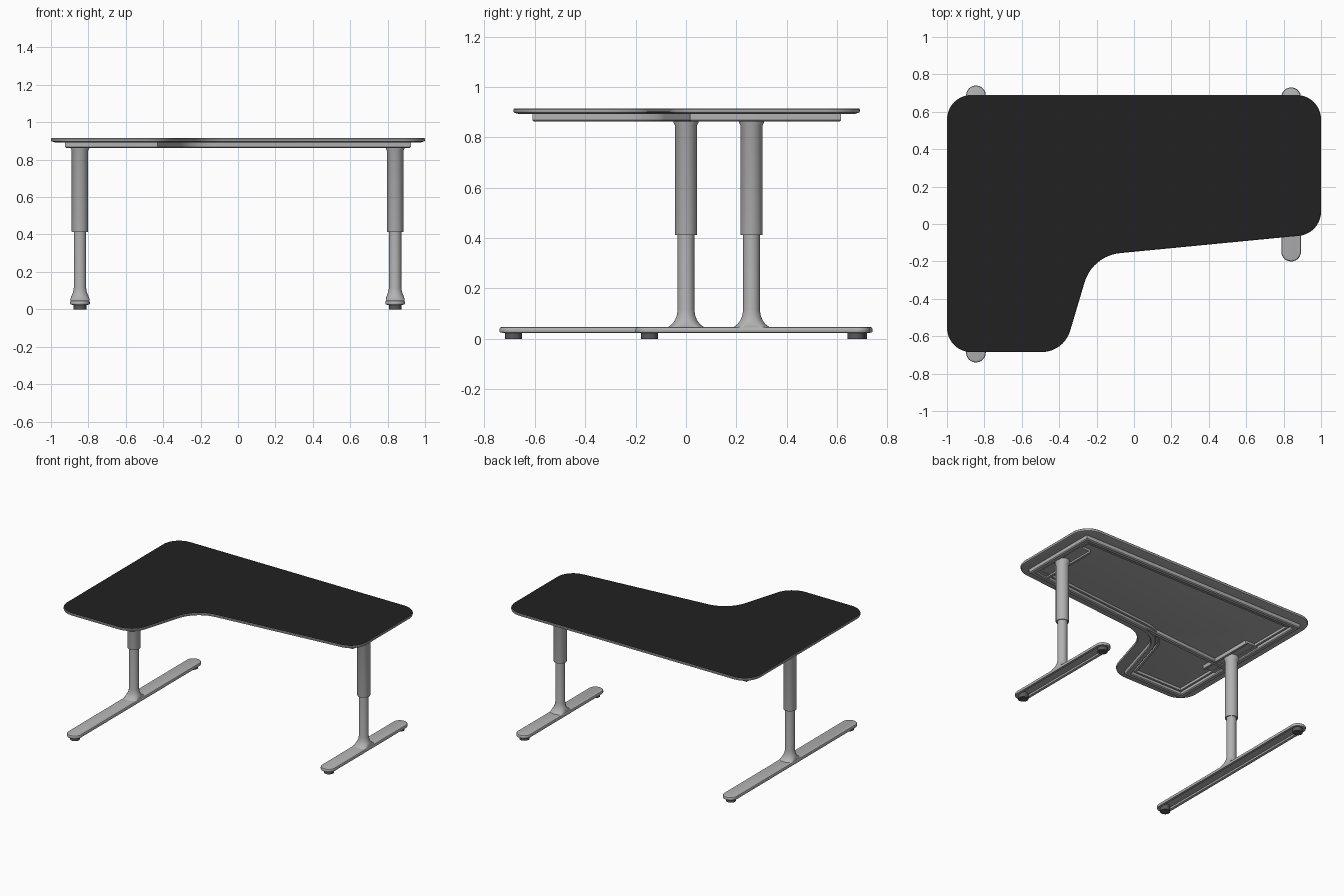
import bpy
import bmesh
import math
from mathutils import Vector

cube = bpy.data.objects.get("Cube")
if cube:
    bpy.data.objects.remove(cube, do_unlink=True)


def material(name, value):
    mat = bpy.data.materials.new(name)
    mat.use_nodes = True
    colour = (value, value, value, 1)
    mat.diffuse_color = colour
    bsdf = next(n for n in mat.node_tree.nodes if n.type == 'BSDF_PRINCIPLED')
    bsdf.inputs["Base Color"].default_value = colour
    return mat


BLACK = material("black laminate", 0.015)
GREY = material("light grey metal", 0.45)
RUBBER = material("dark grey rubber", 0.1)


def rounded(corners, inset=0.0, steps=10):
    """Counter-clockwise outline from (x, y, radius) corners, moved inwards."""
    pts = [Vector(c[:2]) for c in corners]
    result = []
    for i, p in enumerate(pts):
        before = (p - pts[i - 1]).normalized()
        after = (pts[(i + 1) % len(pts)] - p).normalized()
        n1, n2 = Vector((-before.y, before.x)), Vector((-after.y, after.x))
        mitre = (n1 + n2) / (1 + n1.dot(n2))
        turn = math.atan2(before.x * after.y - before.y * after.x, before.dot(after))
        side = 1 if turn > 0 else -1
        radius = max(corners[i][2] - side * inset, 0.001)
        centre = p + mitre * (inset + side * radius)
        start = math.atan2(n1.y, n1.x)
        for k in range(steps + 1):
            a = start + turn * k / steps
            result.append(centre - side * radius * Vector((math.cos(a), math.sin(a))))
    return result


def loft(name, layers, mats, closed=False, top_material=0):
    """Skin a stack of (outline, height) layers; cap it, or close it as a ring."""
    bm = bmesh.new()
    rings = [[bm.verts.new((p[0], p[1], z)) for p in outline] for outline, z in layers]
    pairs = list(zip(rings, rings[1:]))
    if closed:
        pairs.append((rings[-1], rings[0]))
    for a, b in pairs:
        for i in range(len(a)):
            j = (i + 1) % len(a)
            bm.faces.new((a[i], a[j], b[j], b[i]))
    if not closed:
        bm.faces.new(rings[0])
        bm.faces.new(rings[-1]).material_index = top_material
    bmesh.ops.recalc_face_normals(bm, faces=bm.faces)
    mesh = bpy.data.meshes.new(name)
    bm.to_mesh(mesh)
    bm.free()
    obj = bpy.data.objects.new(name, mesh)
    bpy.context.collection.objects.link(obj)
    for mat in mats:
        mesh.materials.append(mat)
    bpy.ops.object.select_all(action='DESELECT')
    obj.select_set(True)
    bpy.context.view_layer.objects.active = obj
    bpy.ops.object.shade_smooth_by_angle(angle=math.radians(35))
    return obj


def rectangle(x0, x1, y0, y1, r):
    return [(x0, y0, r), (x1, y0, r), (x1, y1, r), (x0, y1, r)]


def turned(name, x, y, profile, mat, flat=1.0):
    """Round column from (radius, height) pairs, trimmed to a half width in x."""
    layers = []
    for r, z in profile:
        angles = [math.tau * k / 32 for k in range(32)]
        layers.append(([(x + max(-flat, min(flat, r * math.cos(a))), y + r * math.sin(a))
                        for a in angles], z))
    return loft(name, layers, [mat])


# Worktop with a black upper face
TOP = [(-1, -0.685, 0.13), (-0.375, -0.685, 0.16), (-0.222, -0.17, 0.22),
       (1, -0.052, 0.13), (1, 0.69, 0.13), (-1, 0.69, 0.13)]
loft("worktop", [(rounded(TOP, d), z) for d, z in
                 ((0.02, 0.893), (0.003, 0.898), (0, 0.903), (0, 0.911), (0.003, 0.915))],
     [GREY, BLACK], top_material=1)

# Rail frame under the worktop, in two nested steps
SHARP = [(x, y, 0.14 if i == 2 else 0.012) for i, (x, y, r) in enumerate(TOP)]
loft("under_frame", [(rounded(SHARP, d), z) for d, z in
                     ((0.075, 0.895), (0.075, 0.868), (0.081, 0.862), (0.105, 0.862),
                      (0.111, 0.868), (0.111, 0.895))], [GREY], closed=True)
loft("inner_frame", [(rounded(SHARP, d), z) for d, z in
                     ((0.125, 0.895), (0.125, 0.875), (0.14, 0.875), (0.14, 0.895))],
     [GREY], closed=True)

# Beam that carries the front rail across to the longer leg
beam = [(-0.9, -0.14, 0.002), (-0.15, -0.08, 0.002), (-0.15, -0.045, 0.002), (-0.9, -0.105, 0.002)]
loft("cross_beam", [(rounded(beam, d, 3), z) for d, z in
                    ((0.006, 0.864), (0, 0.87), (0, 0.895))], [GREY])

# Legs: side name, x, column y, foot back and front ends
for side, x, y, front, back in (("right", -0.845, 0.0, -0.74, 0.74),
                                ("left", 0.84, 0.26, -0.2, 0.73)):
    # Mounting channel with two raised edges
    plate = rectangle(x - 0.06, x + 0.06, y - 0.22, y + 0.22, 0.01)
    loft(side + "_mounting_plate", [(rounded(plate), 0.878), (rounded(plate), 0.895)], [GREY])
    for edge in (-0.055, 0.055):
        strip = rectangle(x + edge - 0.008, x + edge + 0.008, y - 0.22, y + 0.22, 0.003)
        loft(side + "_mounting_edge", [(rounded(strip, 0, 3), 0.866),
                                       (rounded(strip, 0, 3), 0.895)], [GREY])
    # Telescopic column
    turned(side + "_upper_tube", x, y, [(0.037, 0.415), (0.043, 0.412), (0.044, 0.416),
                                        (0.044, 0.848), (0.05, 0.86), (0.05, 0.88)], GREY)
    turned(side + "_lower_tube", x, y, [(0.075, 0.044), (0.07, 0.048), (0.056, 0.058),
                                        (0.044, 0.074), (0.037, 0.092), (0.033, 0.115),
                                        (0.033, 0.43)], GREY, flat=0.05)
    # Long foot, hollow underneath
    w = 0.0525
    foot = rectangle(x - w, x + w, front, back, w - 0.0005)
    loft(side + "_foot", [(rounded(foot, d), z) for d, z in
                          ((0.02, 0.04), (0.02, 0.027), (0.012, 0.024), (0.002, 0.025),
                           (0, 0.029), (0, 0.04), (0.003, 0.045), (0.012, 0.048))], [GREY])
    # Rubber pads
    for end in (front + 0.055, back - 0.055):
        turned(side + "_foot_pad", x, end, [(0.034, 0), (0.034, 0.041)], RUBBER)
